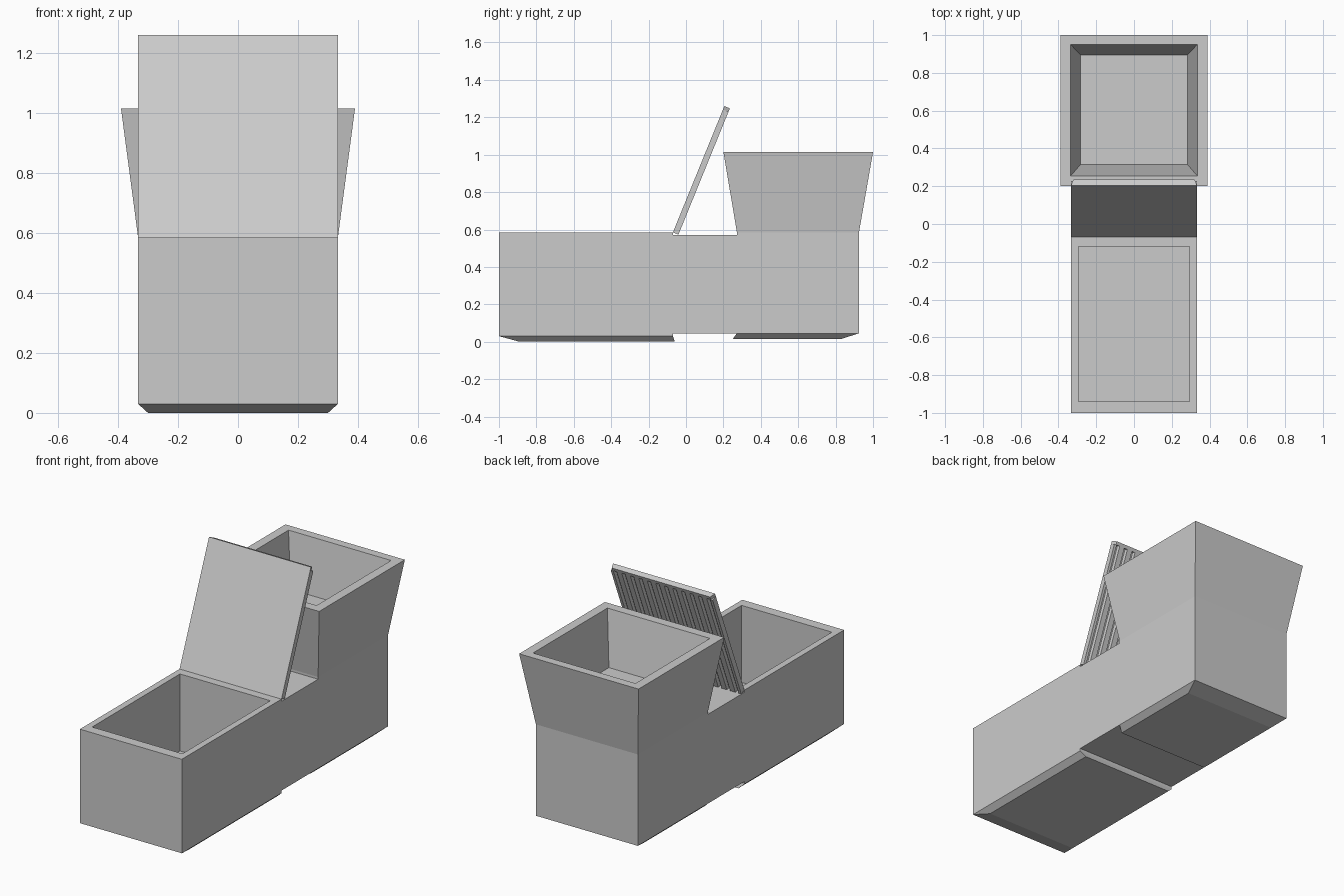
import bpy, bmesh
from mathutils import Vector

if "Cube" in bpy.data.objects:
    bpy.data.objects.remove(bpy.data.objects["Cube"])


def finish(bm, name):
    bmesh.ops.recalc_face_normals(bm, faces=bm.faces)
    mesh = bpy.data.meshes.new(name)
    bm.to_mesh(mesh)
    bm.free()
    ob = bpy.data.objects.new(name, mesh)
    bpy.context.collection.objects.link(ob)
    return ob


def loft(name, rings):
    """Skin rectangles (half width, y front, y back, z), capping both ends."""
    bm = bmesh.new()
    loops = []
    for w, y0, y1, z in rings:
        loops.append([bm.verts.new(p) for p in
                      ((-w, y0, z), (w, y0, z), (w, y1, z), (-w, y1, z))])
    for a, b in zip(loops, loops[1:]):
        for i in range(4):
            j = (i + 1) % 4
            bm.faces.new((a[i], a[j], b[j], b[i]))
    bm.faces.new(loops[0][::-1])
    bm.faces.new(loops[-1])
    return finish(bm, name)


# Low front bin: chamfered underside, straight cavity
loft("front_bin", [
    (0.30, -0.89, -0.06, 0.0),
    (0.333, -1.0, -0.07, 0.03),
    (0.333, -1.0, -0.07, 0.585),
    (0.295, -0.94, -0.12, 0.585),
    (0.295, -0.94, -0.12, 0.13),
])

# Solid block joining the bins
loft("middle_block", [
    (0.333, -0.07, 0.28, 0.045),
    (0.333, -0.07, 0.28, 0.572),
])

# Tall rear bin with flared top and tapered cavity
loft("rear_bin", [
    (0.30, 0.25, 0.83, 0.015),
    (0.333, 0.272, 0.925, 0.045),
    (0.333, 0.272, 0.925, 0.585),
    (0.39, 0.20, 1.0, 1.015),
    (0.335, 0.255, 0.95, 1.015),
    (0.283, 0.315, 0.895, 0.70),
])

# Lid axes: along the slope and through the thickness
hinge = Vector((0, -0.07, 0.585))
along = (Vector((0, 0.205, 1.26)) - hinge)
length = along.length
along.normalize()
through = Vector((0, along.z, -along.y))
half, thick, groove = 0.333, 0.032, 0.014

# Grooved lid: ribbed profile across the width, extruded up the slope
ribs = 12
pitch = 2 * half / ribs
profile = [(-half, 0), (-half, thick)]
for i in range(ribs):
    x = -half + i * pitch
    profile += [(x + pitch * 0.30, thick), (x + pitch * 0.36, groove),
                (x + pitch * 0.64, groove), (x + pitch * 0.70, thick)]
profile += [(half, thick), (half, 0)]


def extrude_lid(name, section, start, end):
    bm = bmesh.new()
    face = bm.faces.new([
        bm.verts.new(hinge + Vector((x, 0, 0)) + through * t + along * start)
        for x, t in section])
    ext = bmesh.ops.extrude_face_region(bm, geom=[face])
    moved = [v for v in ext["geom"] if isinstance(v, bmesh.types.BMVert)]
    bmesh.ops.translate(bm, verts=moved, vec=along * (end - start))
    return finish(bm, name)


extrude_lid("lid_ribbed_panel", profile, 0, length - 0.02)

# Plain rail closing the grooves at the top of the lid
extrude_lid("lid_top_rail",
            [(-half, 0), (-half + 0.012, thick), (half - 0.012, thick), (half, 0)],
            length - 0.02, length)
